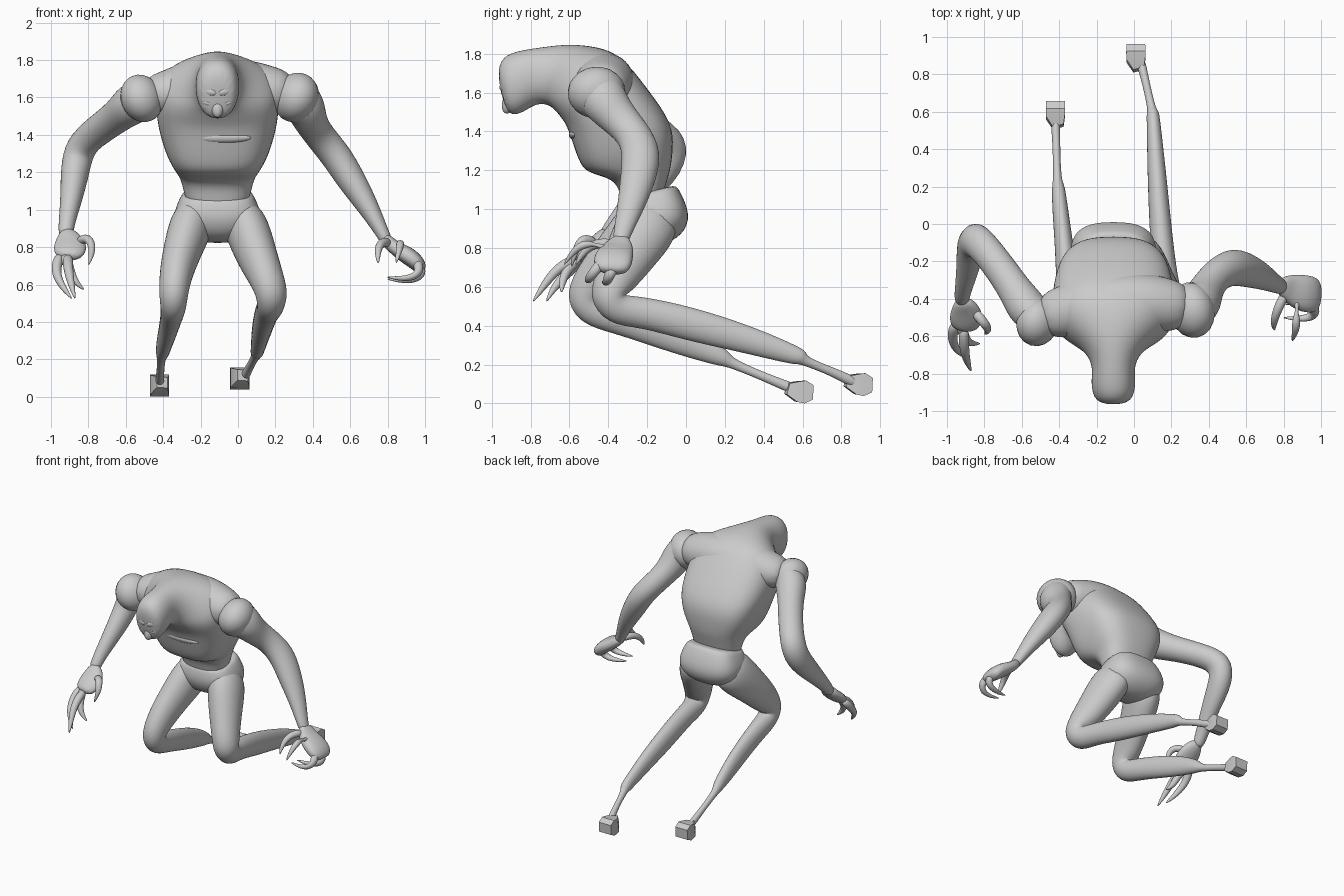
import bpy, math
from mathutils import Vector

CX = -0.11  # body centre line


def loft(name, rings, subdiv=2, angle=None):
    n = len(rings[0])
    verts = [v for r in rings for v in r]
    faces = [(i * n + j, i * n + (j + 1) % n, (i + 1) * n + (j + 1) % n, (i + 1) * n + j)
             for i in range(len(rings) - 1) for j in range(n)]
    faces += [tuple(reversed(range(n))), tuple(range(len(verts) - n, len(verts)))]
    me = bpy.data.meshes.new(name)
    me.from_pydata(verts, [], faces)
    ob = bpy.data.objects.new(name, me)
    bpy.context.collection.objects.link(ob)
    bpy.ops.object.select_all(action='DESELECT')
    ob.select_set(True)
    bpy.context.view_layer.objects.active = ob
    bpy.ops.object.mode_set(mode='EDIT')
    bpy.ops.mesh.select_all(action='SELECT')
    bpy.ops.mesh.normals_make_consistent(inside=False)
    bpy.ops.object.mode_set(mode='OBJECT')
    if subdiv:
        mod = ob.modifiers.new("smooth", 'SUBSURF')
        mod.levels = mod.render_levels = subdiv
    if angle:
        bpy.ops.object.shade_smooth_by_angle(angle=math.radians(angle))
    else:
        bpy.ops.object.shade_smooth()
    return ob


def ring(c, u, v, n, p=2.0):
    out = []
    for k in range(n):
        t = 2 * math.pi * (k + 0.5) / n
        a, b = math.cos(t), math.sin(t)
        out.append(c + u * math.copysign(abs(a) ** (2 / p), a) + v * math.copysign(abs(b) ** (2 / p), b))
    return out


def slab(name, secs, n=16):
    """Sections: back y,z, front y,z, half width, squareness."""
    rings = []
    for by, bz, fy, fz, hw, p in secs:
        b, f = Vector((CX, by, bz)), Vector((CX, fy, fz))
        rings.append(ring((b + f) / 2, Vector((hw * 1.03, 0, 0)), (b - f) * 0.515, n, p))
    return loft(name, rings)


def tube(name, pts, side=(1, 0, 0), n=10, p=2.0, **kw):
    """Points: x, y, z, side radius, other radius."""
    c = [Vector(q[:3]) for q in pts]
    rings = []
    for i, q in enumerate(pts):
        d0 = (c[i] - c[i - 1]).normalized() if i else Vector()
        d1 = (c[i + 1] - c[i]).normalized() if i < len(c) - 1 else Vector()
        t = (d0 + d1).normalized()
        s = Vector(side)
        s = (s - t * s.dot(t)).normalized()
        rings.append(ring(c[i], s * q[3] * 1.04, t.cross(s) * q[-1] * 1.04, n, p))
    return loft(name, rings, **kw)


def blob(name, loc, scale, rot=(0, 0, 0)):
    bpy.ops.mesh.primitive_uv_sphere_add(segments=20, ring_count=12, radius=1, location=loc, rotation=rot)
    ob = bpy.context.object
    ob.name, ob.scale = name, scale
    bpy.ops.object.shade_smooth()
    return ob


# torso, neck and head in one hunched loft
slab("torso_and_head", [
    (-.14, 1.00, -.32, .98, .15, 2.3), (-.115, 1.09, -.335, 1.08, .175, 2.5),
    (-.09, 1.18, -.37, 1.16, .195, 2.6), (-.08, 1.22, -.51, 1.185, .22, 2.9),
    (-.07, 1.31, -.55, 1.25, .265, 3.0), (-.07, 1.44, -.59, 1.375, .305, 2.9),
    (-.195, 1.61, -.615, 1.44, .325, 2.7), (-.335, 1.795, -.65, 1.485, .325, 2.5),
    (-.46, 1.835, -.68, 1.52, .28, 2.2), (-.60, 1.85, -.715, 1.54, .165, 2.0),
    (-.74, 1.832, -.76, 1.545, .108, 2.1), (-.86, 1.815, -.81, 1.52, .118, 2.2),
    (-.945, 1.785, -.865, 1.485, .112, 2.2), (-.975, 1.70, -.93, 1.49, .08, 2.2)])

# shoulder yoke across the upper back and round shoulder muscles
tube("shoulder_yoke", [(-.50, -.50, 1.61, .12, .10), (-.38, -.47, 1.62, .14, .125),
                       (-.24, -.44, 1.65, .17, .165), (.02, -.42, 1.65, .17, .165),
                       (.16, -.43, 1.635, .15, .14), (.30, -.45, 1.62, .12, .11)], side=(0, 1, 0))
blob("right_shoulder", (.31, -.46, 1.60), (.12, .15, .135), (0, .4, .2))
blob("left_shoulder", (-.515, -.525, 1.595), (.11, .13, .13), (0, -.4, -.3))

# soft crease under the chest muscles
blob("chest_fold", (CX + .03, -.575, 1.385), (.15, .028, .03), (.3, 0, 0))

# pelvis with its raised back rim
slab("pelvis", [
    (-.06, 1.125, -.325, 1.06, .17, 2.8), (-.045, 1.115, -.335, 1.045, .19, 3.0),
    (.028, .97, -.35, .97, .24, 2.8), (-.02, .86, -.33, .90, .21, 2.4),
    (-.13, .81, -.28, .84, .10, 2.0)])

# face: eyes and brows sunk almost flush
white = bpy.data.materials.new("eye_white")
white.diffuse_color = (1, 1, 1, 1)
for s, side in ((-1, "left"), (1, "right")):
    eye = blob(side + "_eye", (CX + s * .06, -.915, 1.575), (.034, .022, .017), (0, -s * .4, s * .6))
    eye.data.materials.append(white)
    blob(side + "_brow", (CX + s * .05, -.925, 1.635), (.055, .028, .028), (0, -s * .25, s * .5))
blob("muzzle", (CX, -.91, 1.55), (.035, .035, .06), (-.3, 0, 0))

# legs, kneeling with long shins
tube("right_leg", [
    (-.01, -.15, 1.00, .10, .13), (.045, -.20, .91, .125, .165), (.09, -.28, .78, .115, .14),
    (.14, -.35, .66, .10, .115), (.185, -.41, .55, .088, .105), (.175, -.36, .48, .075, .09),
    (.16, -.22, .47, .065, .08), (.14, 0, .415, .06, .09), (.12, .30, .335, .05, .075),
    (.105, .54, .255, .037, .053), (.10, .595, .235, .035, .043), (.097, .605, .22, .022, .024),
    (.065, .75, .165, .02, .022), (.04, .85, .115, .026, .03), (.03, .89, .10, .02, .02)])
tube("left_leg", [
    (-.21, -.15, 1.00, .10, .13), (-.255, -.21, .91, .12, .165), (-.295, -.33, .79, .105, .135),
    (-.33, -.44, .67, .092, .12), (-.345, -.53, .555, .08, .105), (-.345, -.50, .475, .07, .09),
    (-.355, -.34, .435, .06, .08), (-.375, -.10, .355, .05, .083), (-.395, .08, .285, .043, .068),
    (-.405, .205, .228, .036, .045), (-.41, .225, .21, .022, .024), (-.415, .42, .13, .02, .022),
    (-.42, .55, .075, .026, .03), (-.42, .60, .065, .02, .02)])

# stubby block feet
for side, x, y, z in (("right", .01, .86, .10), ("left", -.42, .555, .062)):
    tube(side + "_foot", [(x + .015, y - .035, z + .015, .04, .04), (x, y + .02, z, .07, .073),
                          (x, y + .06, z - .003, .07, .08), (x, y + .10, z - .005, .068, .05)],
         n=4, subdiv=0, angle=35)

# arms, from inside the chest to the wrist
tube("right_arm", [
    (.21, -.44, 1.62, .13, .11), (.30, -.455, 1.605, .135, .135),
    (.365, -.42, 1.555, .125, .115), (.385, -.35, 1.47, .10, .09), (.44, -.27, 1.39, .09, .083),
    (.525, -.225, 1.29, .105, .085), (.605, -.245, 1.16, .095, .08), (.70, -.285, 1.01, .07, .058),
    (.775, -.33, .87, .045, .035), (.80, -.34, .82, .04, .035)], side=(0, 1, 0))
tube("left_arm", [
    (-.42, -.47, 1.61, .13, .11), (-.50, -.50, 1.60, .13, .13),
    (-.57, -.46, 1.565, .12, .115), (-.63, -.36, 1.51, .09, .09), (-.74, -.20, 1.43, .088, .085),
    (-.845, -.075, 1.345, .085, .105), (-.87, -.095, 1.22, .082, .10), (-.89, -.25, 1.06, .06, .07),
    (-.92, -.38, .91, .042, .042), (-.92, -.42, .85, .04, .04)])

# clawed hands
tube("right_palm", [(.77, -.325, .86, .035, .035), (.83, -.345, .80, .08, .035),
                    (.90, -.37, .76, .10, .05), (.96, -.38, .715, .10, .045),
                    (.985, -.385, .67, .07, .03)], side=(0, 1, 0), p=2.6)
tube("left_palm", [(-.92, -.40, .89, .035, .035), (-.90, -.45, .835, .08, .04),
                   (-.895, -.51, .79, .095, .04), (-.91, -.57, .74, .065, .035)])
fingers = {
    "right_thumb": [(.81, -.37, .82), (.765, -.46, .83), (.745, -.53, .78), (.75, -.57, .71)],
    "right_finger_1": [(.87, -.41, .80), (.87, -.50, .83), (.865, -.57, .80), (.845, -.63, .71)],
    "right_finger_2": [(.95, -.43, .73), (.98, -.48, .67), (.92, -.51, .625), (.79, -.50, .64)],
    "right_finger_3": [(.97, -.37, .70), (.985, -.40, .65), (.92, -.41, .615), (.79, -.43, .63)],
    "left_thumb": [(-.86, -.46, .82), (-.80, -.53, .86), (-.772, -.57, .79), (-.80, -.59, .70)],
    "left_finger_1": [(-.93, -.53, .76), (-.905, -.61, .70), (-.88, -.64, .62), (-.82, -.64, .57)],
    "left_finger_2": [(-.91, -.55, .75), (-.91, -.66, .70), (-.895, -.73, .61), (-.87, -.79, .52)],
    "left_finger_3": [(-.95, -.53, .76), (-.98, -.60, .68), (-.95, -.68, .60), (-.885, -.72, .52)]}
for name, path in fingers.items():
    side = (0, 1, 0) if name.startswith("right") else (1, 0, 0)
    tube(name, [(*q, r, r) for q, r in zip(path, (.033, .028, .022, .004))], side=side, n=8)
